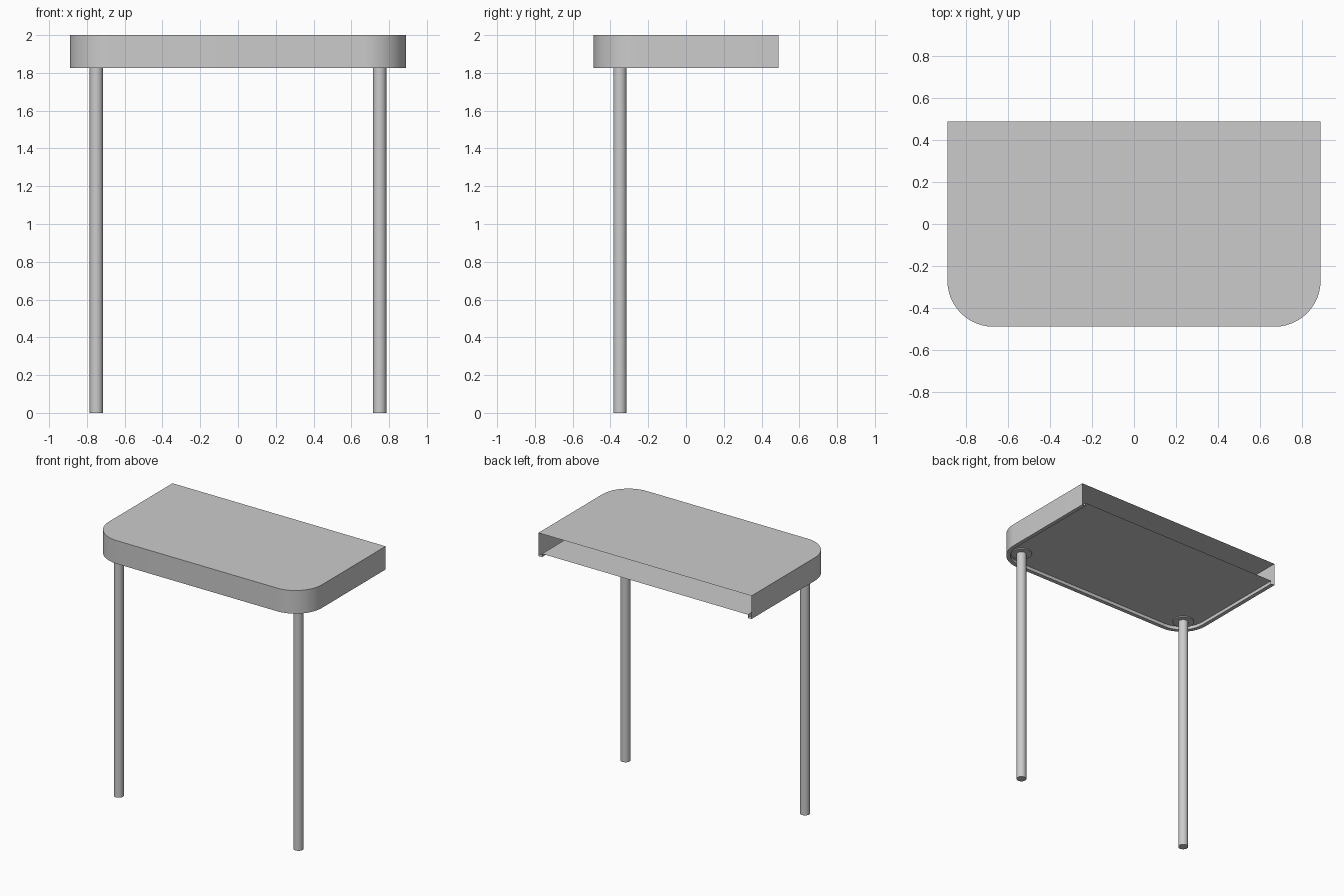
import bpy
import bmesh
from math import sin, cos, pi, radians

HALF_X, HALF_Y, CORNER = 0.89, 0.49, 0.22
TOP, BOTTOM, SOFFIT = 2.0, 1.825, 1.85
LIP = 0.03

if "Cube" in bpy.data.objects:
    bpy.data.objects.remove(bpy.data.objects["Cube"], do_unlink=True)

grey = bpy.data.materials.new("light grey")
grey.use_nodes = True
colour = (0.6, 0.6, 0.6, 1)
grey.diffuse_color = colour
grey.node_tree.nodes["Principled BSDF"].inputs["Base Color"].default_value = colour


def outline(inset, steps=12):
    """U-shaped outline, open at the back, with rounded front corners."""
    r = CORNER - inset
    half = [(HALF_X - inset, HALF_Y)]
    for i in range(steps + 1):
        a = -pi / 2 * i / steps
        half.append((HALF_X - CORNER + r * cos(a), -HALF_Y + CORNER + r * sin(a)))
    return half + [(-x, y) for x, y in reversed(half)]


def finish(name, bm):
    mesh = bpy.data.meshes.new(name)
    bm.to_mesh(mesh)
    bm.free()
    mesh.materials.append(grey)
    obj = bpy.data.objects.new(name, mesh)
    bpy.context.collection.objects.link(obj)
    bpy.ops.object.select_all(action='DESELECT')
    obj.select_set(True)
    bpy.context.view_layer.objects.active = obj
    bpy.ops.object.shade_smooth_by_angle(angle=radians(30))
    return obj


# Canopy shell: roof, fascia, folded lip and recessed soffit, open at the back
bm = bmesh.new()
rings = []
for inset, z in [(0, TOP), (0, BOTTOM), (LIP, BOTTOM), (LIP, SOFFIT)]:
    rings.append([bm.verts.new((x, y, z)) for x, y in outline(inset)])
for upper, lower in zip(rings, rings[1:]):
    for i in range(len(upper) - 1):
        bm.faces.new((upper[i], upper[i + 1], lower[i + 1], lower[i]))
bm.faces.new(list(reversed(rings[0])))
bm.faces.new(rings[-1])
finish("canopy", bm)


def cylinder(name, x, y, radius, z0, z1):
    bm = bmesh.new()
    bmesh.ops.create_cone(bm, cap_ends=True, segments=32, radius1=radius,
                          radius2=radius, depth=z1 - z0)
    bmesh.ops.translate(bm, verts=bm.verts, vec=(x, y, (z0 + z1) / 2))
    return finish(name, bm)


# Two front posts with thin mounting plates under the soffit
for side, x in (("left", 0.75), ("right", -0.75)):
    cylinder(side + "_post", x, -0.35, 0.035, 0, SOFFIT)
    cylinder(side + "_mounting_plate", x, -0.35, 0.075, SOFFIT - 0.008, SOFFIT)
